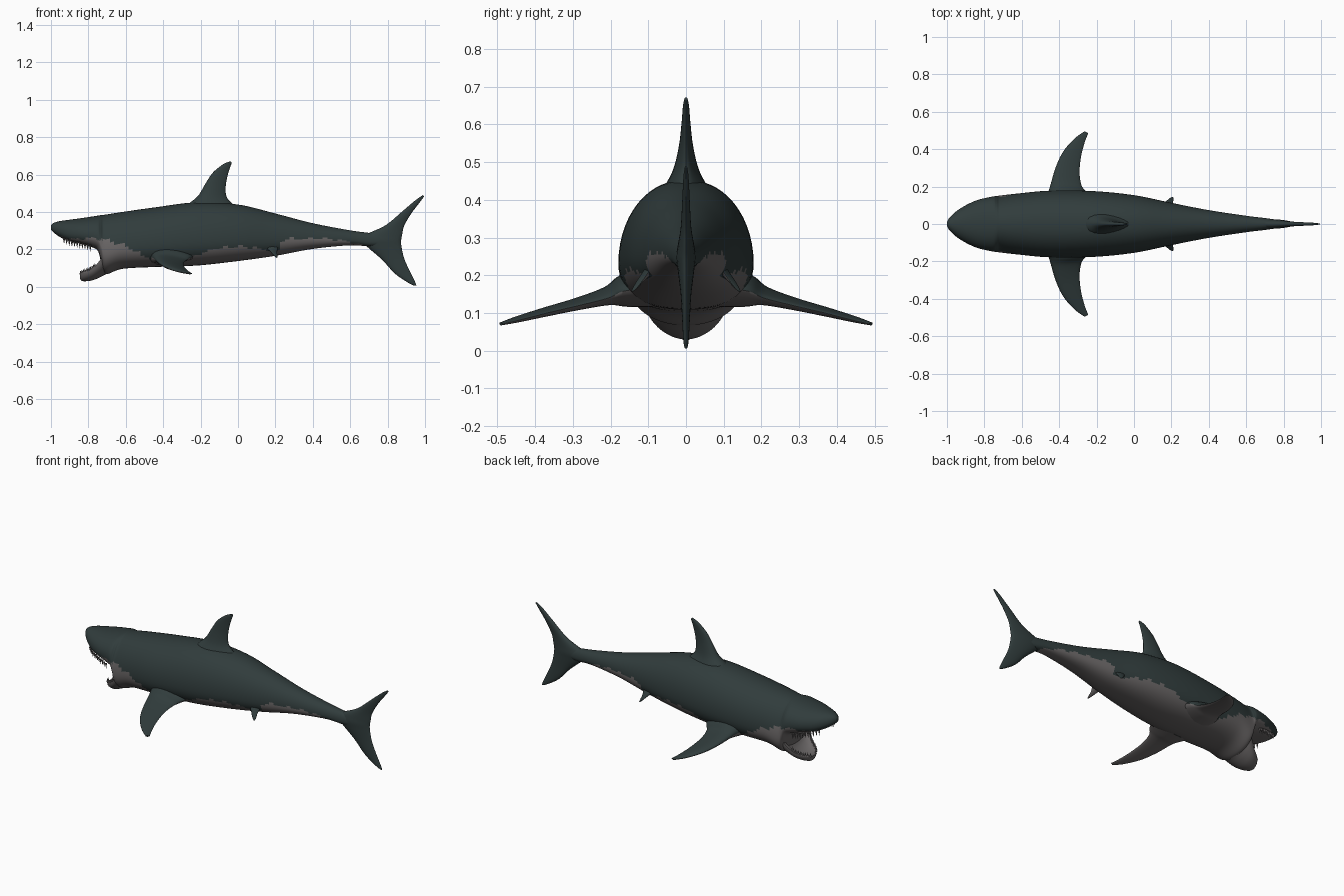
import bpy, bmesh
from math import sin, cos, pi
from mathutils import Vector

if "Cube" in bpy.data.objects:
    bpy.data.objects.remove(bpy.data.objects["Cube"])


def material(name, colour):
    mat = bpy.data.materials.new(name)
    mat.use_nodes = True
    mat.diffuse_color = (*colour, 1)
    bsdf = mat.node_tree.nodes["Principled BSDF"]
    bsdf.inputs["Base Color"].default_value = (*colour, 1)
    bsdf.inputs["Roughness"].default_value = 0.6
    return mat


DARK = material("dark slate skin", (0.03, 0.045, 0.045))
PALE = material("pale grey belly", (0.14, 0.13, 0.13))


def spline(rows, steps):
    """Catmull-Rom interpolation of rows of numbers."""
    rows = [Vector(r) for r in rows]
    out = []
    for i in range(len(rows) - 1):
        p0, p1 = rows[max(i - 1, 0)], rows[i]
        p2, p3 = rows[i + 1], rows[min(i + 2, len(rows) - 1)]
        for s in range(steps):
            t = s / steps
            out.append(0.5 * (2 * p1 + (p2 - p0) * t
                              + (2 * p0 - 5 * p1 + 4 * p2 - p3) * t * t
                              + (3 * p1 - p0 - 3 * p2 + p3) * t ** 3))
    return out + [rows[-1]]


def finish(name, bm, pale_rule):
    """Make an object, with pale faces where the rule holds."""
    bmesh.ops.recalc_face_normals(bm, faces=bm.faces)
    bm.normal_update()
    for f in bm.faces:
        f.material_index = int(pale_rule(f.calc_center_median(), f.normal))
    mesh = bpy.data.meshes.new(name)
    bm.to_mesh(mesh)
    bm.free()
    mesh.materials.append(DARK)
    mesh.materials.append(PALE)
    ob = bpy.data.objects.new(name, mesh)
    bpy.context.collection.objects.link(ob)
    bpy.ops.object.select_all(action="DESELECT")
    ob.select_set(True)
    bpy.context.view_layer.objects.active = ob
    bpy.ops.object.shade_smooth_by_angle(angle=0.9)
    return ob


def loft(name, rings, pale_rule):
    bm = bmesh.new()
    loops = [[bm.verts.new(p) for p in ring] for ring in rings]
    n = len(loops[0])
    for a, b in zip(loops, loops[1:]):
        for i in range(n):
            j = (i + 1) % n
            bm.faces.new((a[i], a[j], b[j], b[i]))
    bm.faces.new(loops[0])
    bm.faces.new(loops[-1])
    return finish(name, bm, pale_rule)


def power(v, e):
    return abs(v) ** e * (1 if v >= 0 else -1)


def body_ring(row, n=56):
    x, top, bottom, width, flat = row
    mid = bottom + 0.38 * (top - bottom)
    ring = []
    for i in range(n):
        a = 2 * pi * i / n
        c, s = cos(a), sin(a)
        if s >= 0:
            ring.append((x, width * power(c, 0.92), mid + (top - mid) * s))
        else:
            ring.append((x, width * power(c, flat), mid + (mid - bottom) * power(s, 0.9)))
    return ring


# Body: x, top, bottom, half width, lower flatness
BODY = [
    (-1, .33, .307, .012, .8), (-.985, .342, .29, .035, .7), (-.95, .352, .265, .068, .6),
    (-.9, .359, .243, .1, .5), (-.84, .367, .23, .127, .5), (-.78, .376, .212, .142, .5),
    (-.748, .381, .19, .148, .6), (-.732, .384, .13, .15, .8), (-.71, .386, .068, .153, .95),
    (-.62, .4, .096, .163, .9), (-.45, .424, .106, .178, .8), (-.22, .452, .114, .176, .8),
    (0, .44, .138, .154, .8), (.2, .392, .166, .113, .8), (.4, .34, .203, .074, .8),
    (.6, .302, .222, .044, .8), (.72, .286, .216, .029, .8), (.85, .265, .23, .008, .8),
]
# Height of the colour border along the body
BORDER = [(-1, .24), (-.92, .25), (-.8, .262), (-.7, .252), (-.6, .222), (-.53, .18),
          (-.45, .135), (-.28, .135), (-.2, .185), (-.1, .212), (.05, .215), (.15, .195),
          (.2, .172), (.225, .18), (.24, .258), (.4, .262), (.55, .25), (.66, .22), (.9, .2)]


def border(x):
    for (x0, z0), (x1, z1) in zip(BORDER, BORDER[1:]):
        if x0 <= x <= x1:
            return z0 + (z1 - z0) * (x - x0) / (x1 - x0)
    return 0


def body_pale(c, n):
    wave = 0.005 * sin(70 * c.x) + 0.003 * sin(153 * c.x)
    return c.z < border(c.x) + wave or (n.z < -0.7 and -0.95 < c.x < 0.66)


loft("body", [body_ring(r) for r in spline(BODY, 8)], body_pale)


# Lower jaw: x, rim, bottom, half width, depth of the mouth floor
JAW = [(-.845, .066, .045, .018, .002), (-.835, .074, .032, .045, .01),
       (-.81, .082, .03, .07, .025), (-.775, .1, .036, .093, .035),
       (-.74, .14, .05, .115, .05), (-.7, .19, .07, .135, .05), (-.62, .2, .1, .14, .05)]


def jaw_ring(row, n=20):
    x, rim, bottom, width, dip = row
    outer = [(x, width * cos(pi * i / n), rim - (rim - bottom) * sin(pi * i / n))
             for i in range(n + 1)]
    inner = [(x, -width * 0.88 * cos(pi * i / n),
              rim - min(dip, (rim - bottom) * 0.8) * sin(pi * i / n)) for i in range(n + 1)]
    return outer + inner


loft("lower_jaw", [jaw_ring(r) for r in spline(JAW, 5)], lambda c, n: True)


def fin(name, rows, thick_dir, pale_rule, n=20):
    """Loft lens sections; each row is lead point, trail point, half thickness."""
    rings = []
    for r in spline(rows, 6):
        lead, trail = Vector(r[0:3]), Vector(r[3:6])
        ring = []
        for i in range(n):
            a = 2 * pi * i / n
            t = (1 - cos(a)) / 2
            ring.append(lead.lerp(trail, t) + Vector(thick_dir) * (r[6] * sin(a) * (1.25 - 0.6 * t)))
        rings.append(ring)
    return loft(name, rings, pale_rule)


def upright(rows):
    """Rows of lead x, z, trail x, z, thickness in the middle plane."""
    return [(a, 0, b, c, 0, d, t) for a, b, c, d, t in rows]


def never(c, n):
    return False


# Upright fins
fin("dorsal_fin", upright([
    (-.32, .38, .06, .38, .08), (-.275, .435, -.01, .43, .058), (-.215, .485, -.058, .475, .034),
    (-.175, .55, -.066, .53, .019), (-.135, .61, -.057, .59, .012),
    (-.08, .655, -.042, .64, .008), (-.04, .672, -.033, .662, .004)]), (0, 1, 0), never)

fin("tail_fin", upright([
    (.988, .49, .996, .484, .003), (.95, .464, .972, .452, .007), (.88, .405, .925, .39, .01),
    (.79, .33, .888, .325, .014), (.69, .282, .877, .275, .022), (.66, .25, .872, .245, .026),
    (.69, .215, .875, .21, .022), (.77, .145, .889, .15, .014), (.84, .07, .918, .085, .01),
    (.91, .022, .945, .03, .007), (.943, .006, .954, .006, .003)]), (0, 1, 0), never)

# Paired fins, on the left and right sides
PECTORAL = [
    (-.5, .1, .165, -.22, .1, .165, .05), (-.462, .165, .158, -.25, .165, .158, .042),
    (-.445, .215, .147, -.28, .205, .14, .024), (-.42, .3, .124, -.291, .275, .122, .016),
    (-.38, .385, .102, -.283, .36, .102, .012), (-.32, .455, .083, -.264, .435, .083, .008),
    (-.265, .495, .071, -.245, .485, .071, .004)]
PELVIC = [
    (.1, .06, .235, .23, .06, .235, .02), (.135, .09, .22, .217, .09, .22, .014),
    (.165, .115, .197, .209, .112, .19, .009), (.188, .135, .172, .211, .13, .167, .005),
    (.204, .144, .157, .21, .142, .156, .002)]


def mirrored(rows, s):
    return [(a, b * s, c, d, e * s, f, t) for a, b, c, d, e, f, t in rows]


for side, s in (("right", -1), ("left", 1)):
    fin("pectoral_fin_" + side, mirrored(PECTORAL, s), (0, 0.25 * s, 1),
        lambda c, n: n.z < -0.25 and c.z < 0.16)
    fin("pelvic_fin_" + side, mirrored(PELVIC, s), (0, 0.6 * s, 0.8),
        lambda c, n: n.z < -0.35)


# Teeth along both rims
def teeth(name, rows, x0, x1, up):
    bm = bmesh.new()
    samples = spline(rows, 12)
    count = 11
    for i in range(count):
        x = x0 + (x1 - x0) * i / (count - 1)
        r = min(samples, key=lambda v: abs(v[0] - x))
        z = r[1] - 0.004 if up else r[2] + 0.008
        y = r[3] * (0.92 if up else 0.86)
        for s in (-1, 1):
            tip = Vector((x, y * s * 0.97, z + (0.024 if up else -0.034)))
            base = [bm.verts.new((x + 0.007 * cos(k * pi / 2), y * s + 0.006 * sin(k * pi / 2), z))
                    for k in range(4)]
            top = bm.verts.new(tip)
            bm.faces.new(base)
            for k in range(4):
                bm.faces.new((base[k], base[(k + 1) % 4], top))
    return finish(name, bm, lambda c, n: True)


teeth("upper_teeth", BODY, -.93, -.79, False)
teeth("lower_teeth", JAW, -.842, -.765, True)
